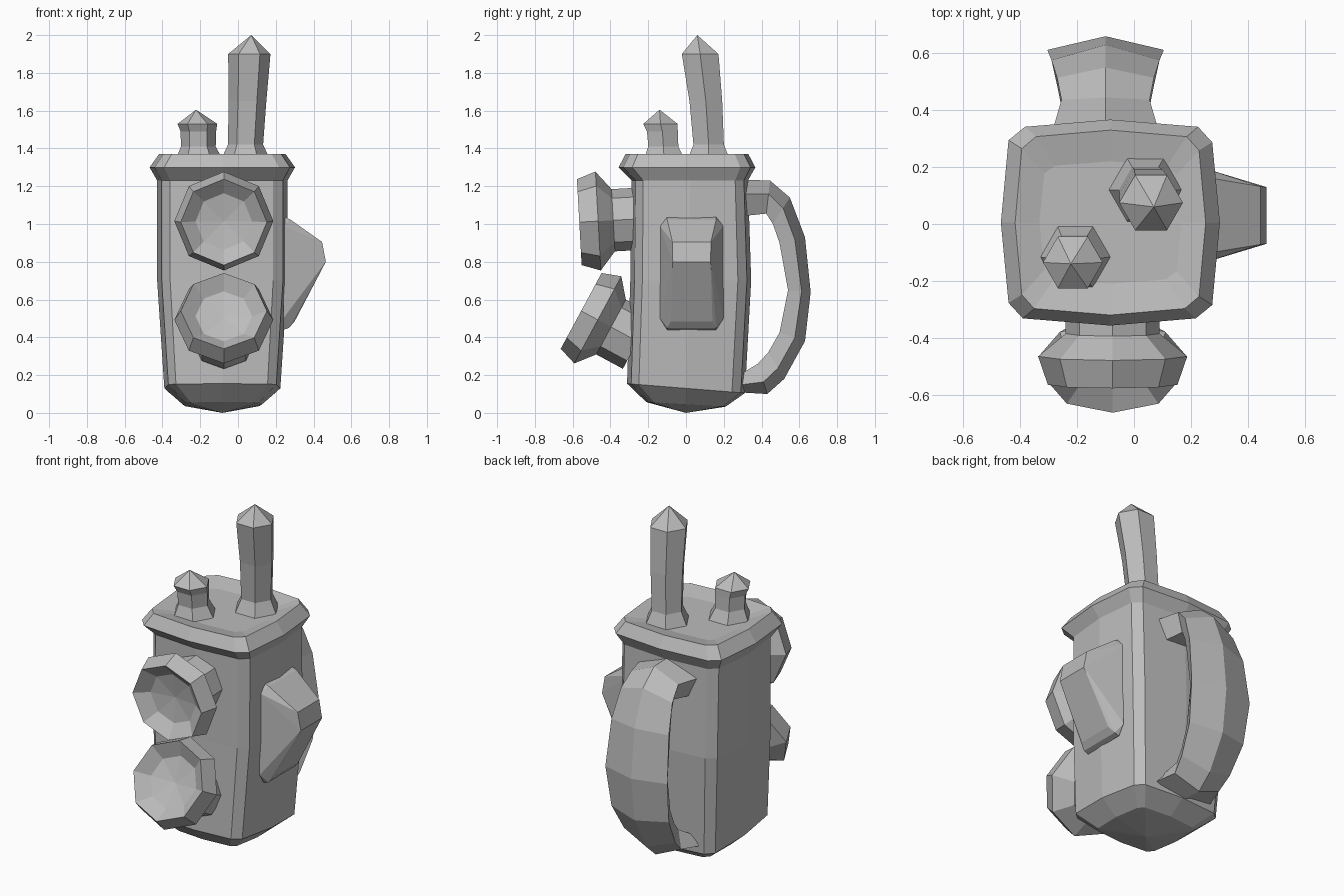
import bpy, bmesh
from math import sin, cos, pi
from mathutils import Vector

if "Cube" in bpy.data.objects:
    bpy.data.objects.remove(bpy.data.objects["Cube"])

# Single stone grey
GREY = (0.5, 0.5, 0.5, 1)
stone = bpy.data.materials.new("stone_grey")
stone.use_nodes = True
stone.diffuse_color = GREY
shader = next(n for n in stone.node_tree.nodes if n.type == 'BSDF_PRINCIPLED')
shader.inputs["Base Color"].default_value = GREY
shader.inputs["Roughness"].default_value = 0.8


def finish(name, bm):
    bmesh.ops.recalc_face_normals(bm, faces=bm.faces)
    mesh = bpy.data.meshes.new(name)
    bm.to_mesh(mesh)
    bm.free()
    mesh.materials.append(stone)
    obj = bpy.data.objects.new(name, mesh)
    bpy.context.scene.collection.objects.link(obj)
    return obj


def loft(name, rings, start=None, end=None):
    """Skin a list of equal-sized rings; each end is a pole point or a flat cap."""
    bm = bmesh.new()
    loops = [[bm.verts.new(p) for p in ring] for ring in rings]
    n = len(loops[0])
    for a, b in zip(loops, loops[1:]):
        for i in range(n):
            j = (i + 1) % n
            bm.faces.new((a[i], a[j], b[j], b[i]))
    for loop, pole in ((loops[0], start), (loops[-1], end)):
        if pole is None:
            bm.faces.new(loop)
        else:
            tip = bm.verts.new(pole)
            for i in range(n):
                bm.faces.new((loop[i], loop[(i + 1) % n], tip))
    return finish(name, bm)


# Body: bulged square with cut corners, a collar rim and a shallow sunk top
quarter = [(1, 0), (0.93, 0.78), (0.8, 0.93)]
outline = []
for k in range(4):
    for x, y in quarter:
        for _ in range(k):
            x, y = -y, x
        outline.append((x, y))
# swap the corner pair on the odd quarters so each side has the same chamfer


def body_ring(z, hx, hy, cy=0.0, tilt=0.0, cx=-0.083):
    return [(cx + x * hx, cy + y * hy, z + tilt * y) for x, y in outline]


loft("body", [
    body_ring(0.045, 0.21, 0.21, 0, -0.012),
    body_ring(0.13, 0.307, 0.312, 0, -0.025),
    body_ring(0.7, 0.345, 0.32, 0.025),
    body_ring(1.23, 0.345, 0.308, 0.02),
    body_ring(1.30, 0.385, 0.362, 0.005),
    body_ring(1.37, 0.335, 0.325, 0.005),
    body_ring(1.345, 0.25, 0.215, 0.005),
], start=(-0.083, 0, 0), end=(-0.083, 0.005, 1.345))


# Lamps: eight-sided bells with recessed faces, on short stems
def lamp(name, centre, axis):
    centre, axis = Vector(centre), Vector(axis).normalized()
    side = Vector((1, 0, 0))
    up = side.cross(axis)
    profile = [(0.165, -0.34), (0.165, -0.18), (0.262, -0.1), (0.228, 0),
               (0.15, -0.06)]
    rings = [[centre + axis * d + (side * cos(i * pi / 4) + up * sin(i * pi / 4)) * r
              for i in range(8)] for r, d in profile]
    loft(name, rings, end=centre - axis * 0.08)


lamp("upper_lamp", (-0.075, -0.565, 1.01), (0, -1, -0.055))
lamp("lower_lamp", (-0.075, -0.555, 0.54), (0, -0.88, 0.475))


# Chimneys: six-sided posts with flared feet and pointed caps
def chimney(name, stations, tip):
    rings = [[(x + r * cos(i * pi / 3), y + r * sin(i * pi / 3), z)
              for i in range(6)] for x, y, z, r in stations]
    loft(name, rings, end=tip)


chimney("tall_chimney", [(0.04, 0.12, 1.33, 0.135), (0.04, 0.12, 1.42, 0.093),
                         (0.05, 0.105, 1.65, 0.1), (0.06, 0.075, 1.9, 0.112)],
        (0.07, 0.06, 2.0))
chimney("short_chimney", [(-0.205, -0.115, 1.33, 0.13), (-0.21, -0.12, 1.41, 0.092),
                          (-0.21, -0.125, 1.49, 0.094), (-0.215, -0.135, 1.53, 0.105)],
        (-0.222, -0.14, 1.605))

# Side spout: wedge block with a chamfered base
bm = bmesh.new()
wedge = [(0.24, 0.44, 0.13), (0.24, 0.50, 0.168), (0.24, 0.99, 0.168), (0.24, 1.04, 0.13),
         (0.275, 1.025, 0.13), (0.315, 0.99, 0.115), (0.445, 0.905, 0.102),
         (0.465, 0.80, 0.1), (0.30, 0.485, 0.11), (0.27, 0.45, 0.13)]
for x, z, half in wedge:
    for s in (-1, 1):
        bm.verts.new((x, 0.03 + s * half, z))
bmesh.ops.convex_hull(bm, input=bm.verts)
bmesh.ops.dissolve_limit(bm, angle_limit=0.02, verts=bm.verts, edges=bm.edges)
finish("side_spout", bm)

# Handle: outer y, z, inner y, z and half width at each station
stations = [(0.28, 1.235, 0.28, 1.04, 0.2), (0.445, 1.23, 0.425, 1.055, 0.155),
            (0.55, 1.14, 0.46, 1.0, 0.17), (0.63, 0.93, 0.495, 0.9, 0.19),
            (0.66, 0.64, 0.54, 0.65, 0.205), (0.63, 0.38, 0.495, 0.425, 0.19),
            (0.52, 0.18, 0.435, 0.32, 0.17), (0.43, 0.10, 0.38, 0.26, 0.155),
            (0.26, 0.11, 0.28, 0.2, 0.2)]
rings = []
for yo, zo, yi, zi, w in stations:
    outer, inner = Vector((-0.1, yo, zo)), Vector((-0.1, yi, zi))
    edge = outer.lerp(inner, 0.4)
    across = Vector((w, 0, 0))
    rings.append([outer, edge + across, inner + across * 0.75,
                  inner - across * 0.75, edge - across])
loft("handle", rings)
